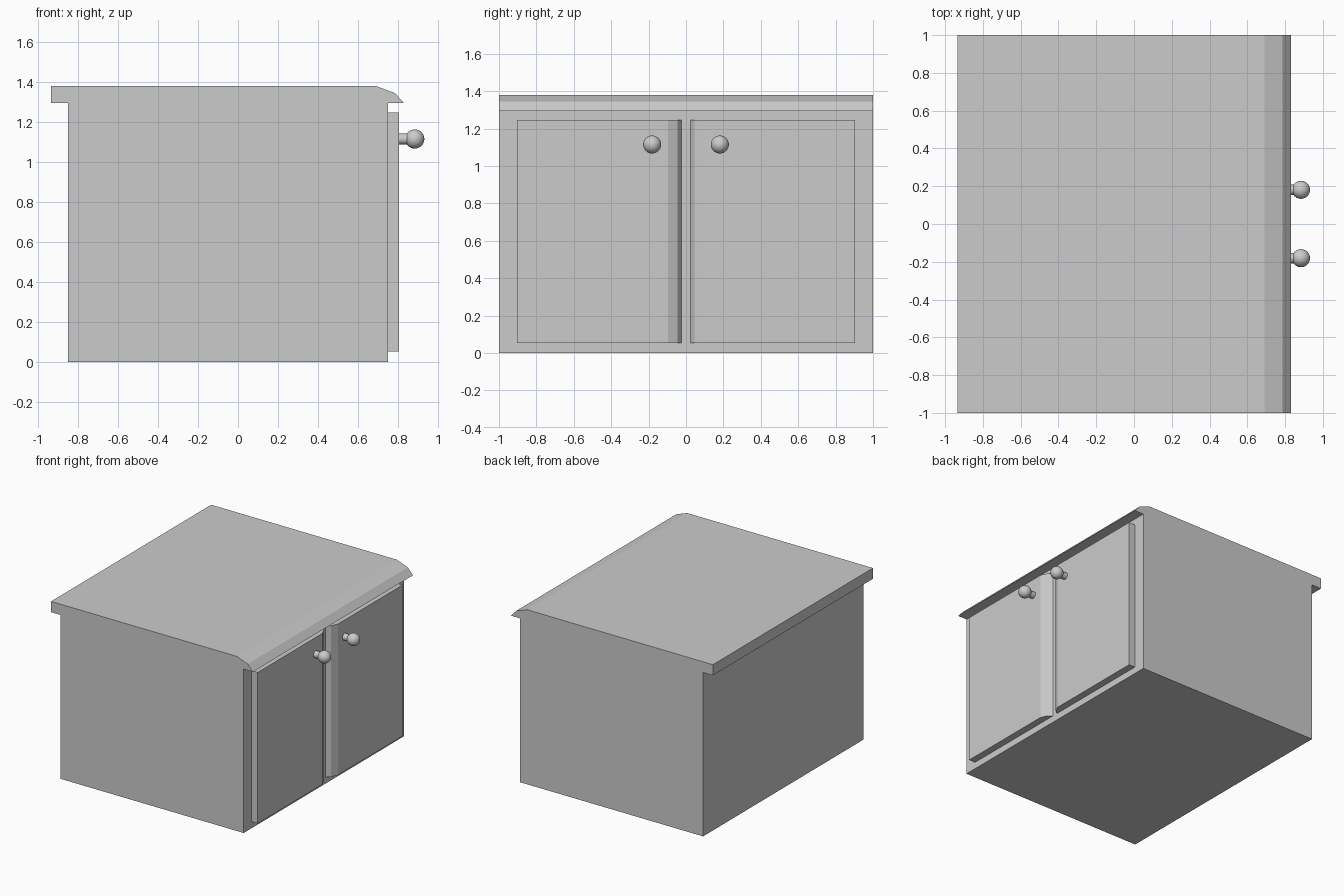
import bpy, bmesh
from math import pi
from mathutils import Matrix, Vector

if "Cube" in bpy.data.objects:
    bpy.data.objects.remove(bpy.data.objects["Cube"])


def finish(name, bm, mirror=False, smooth=False):
    bmesh.ops.recalc_face_normals(bm, faces=bm.faces)
    mesh = bpy.data.meshes.new(name)
    bm.to_mesh(mesh)
    bm.free()
    ob = bpy.data.objects.new(name, mesh)
    bpy.context.collection.objects.link(ob)
    if smooth:
        bpy.ops.object.select_all(action='DESELECT')
        ob.select_set(True)
        bpy.context.view_layer.objects.active = ob
        bpy.ops.object.shade_smooth_by_angle(angle=pi / 6)
    if mirror:
        mod = ob.modifiers.new("Mirror", 'MIRROR')
        mod.use_axis = (False, True, False)
        mod.use_mirror_merge = False
    return ob


def extrude_profile(name, points, offset, mirror=False):
    bm = bmesh.new()
    face = bm.faces.new([bm.verts.new(p) for p in points])
    ext = bmesh.ops.extrude_face_region(bm, geom=[face], use_keep_orig=True)
    moved = [v for v in ext["geom"] if isinstance(v, bmesh.types.BMVert)]
    bmesh.ops.translate(bm, verts=moved, vec=Vector(offset))
    return finish(name, bm, mirror)


# Cabinet body
extrude_profile("cabinet_body",
                [(-0.85, -1, 0), (0.75, -1, 0), (0.75, 1, 0), (-0.85, 1, 0)],
                (0, 0, 1.295))

# Countertop with a rounded-over front lip
top = [(-0.935, 1.295), (-0.935, 1.38), (0.69, 1.38), (0.785, 1.345), (0.83, 1.295)]
extrude_profile("countertop", [(x, -1, z) for x, z in top], (0, 2, 0))

# Pair of doors, rounded over where they meet
door = [(0.75, 0.024), (0.782, 0.046), (0.805, 0.097), (0.805, 0.904), (0.75, 0.904)]
extrude_profile("doors", [(x, y, 0.053) for x, y in door], (0, 0, 1.194), mirror=True)

# Knob stems
bm = bmesh.new()
bmesh.ops.create_cone(bm, cap_ends=True, segments=16, radius1=0.027, radius2=0.027, depth=0.07,
                      matrix=Matrix.Translation((0.835, 0.181, 1.115)) @ Matrix.Rotation(pi / 2, 4, 'Y'))
finish("knob_stems", bm, mirror=True, smooth=True)

# Knob balls
bm = bmesh.new()
bmesh.ops.create_uvsphere(bm, u_segments=24, v_segments=16, radius=0.048,
                          matrix=Matrix.Translation((0.884, 0.181, 1.115)))
finish("knobs", bm, mirror=True, smooth=True)
